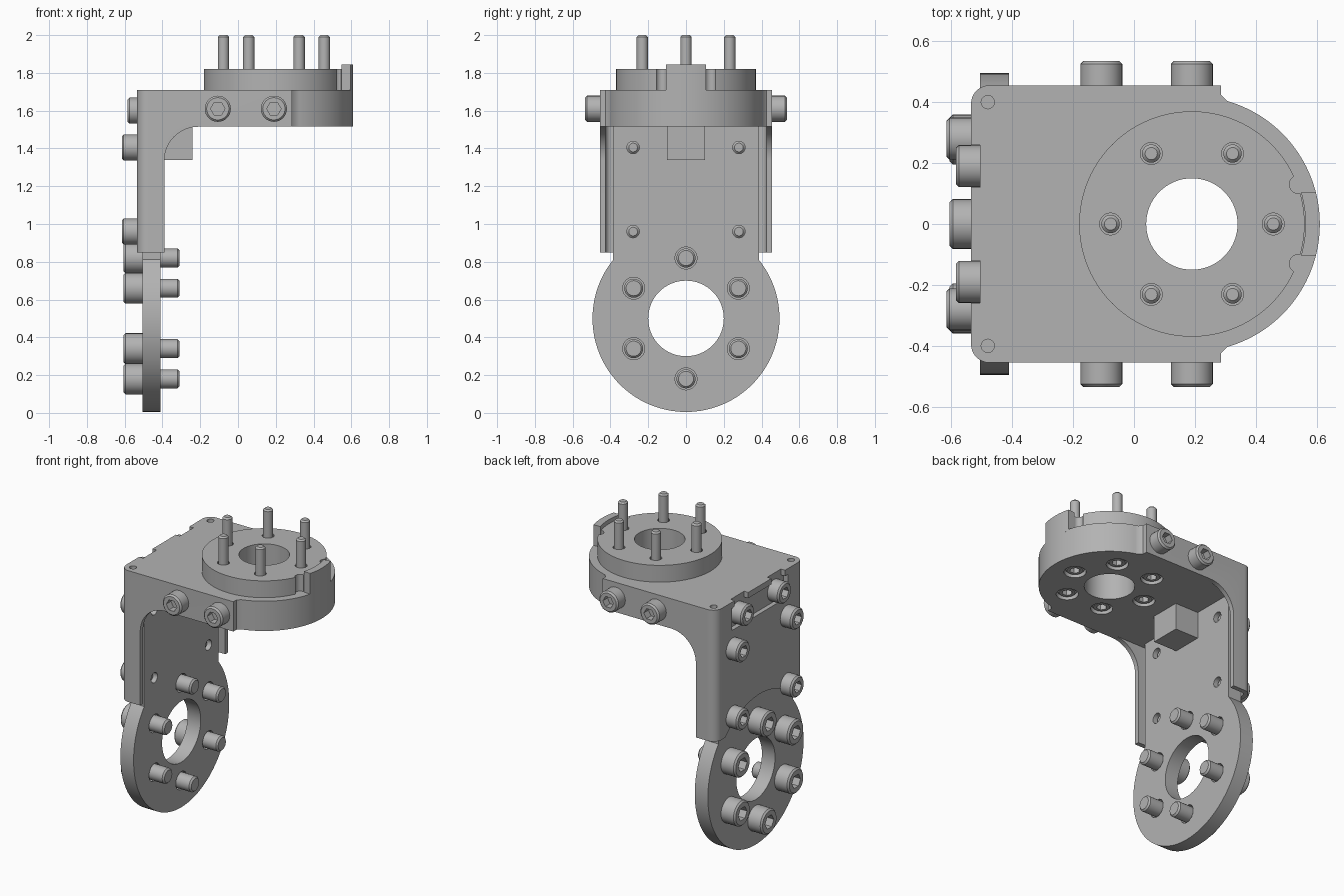
import bpy, bmesh
from math import sin, cos, pi, radians
from mathutils import Vector

if "Cube" in bpy.data.objects:
    bpy.data.objects.remove(bpy.data.objects["Cube"])

GREY = (0.45, 0.45, 0.45, 1)
metal = bpy.data.materials.new("grey_metal")
metal.use_nodes = True
metal.diffuse_color = GREY
metal.node_tree.nodes["Principled BSDF"].inputs["Base Color"].default_value = GREY

PLACE = {"x": lambda u, v, w: (w, u, v),
         "y": lambda u, v, w: (u, w, v),
         "z": lambda u, v, w: (u, v, w)}


def arc(cu, cv, r, start, end, n=32):
    angles = [radians(start + (end - start) * i / n) for i in range(n + 1)]
    return [(cu + r * cos(a), cv + r * sin(a)) for a in angles]


def prism(name, outline, axis, lo, hi):
    """Extrude a closed 2D outline along an axis."""
    bm = bmesh.new()
    put = PLACE[axis]
    face = bm.faces.new([bm.verts.new(put(u, v, lo)) for u, v in outline])
    new = bmesh.ops.extrude_face_region(bm, geom=[face])["geom"]
    bmesh.ops.translate(bm, vec=put(0, 0, hi - lo),
                        verts=[g for g in new if isinstance(g, bmesh.types.BMVert)])
    bmesh.ops.recalc_face_normals(bm, faces=bm.faces)
    mesh = bpy.data.meshes.new(name)
    bm.to_mesh(mesh)
    bm.free()
    mesh.materials.append(metal)
    ob = bpy.data.objects.new(name, mesh)
    bpy.context.collection.objects.link(ob)
    return ob


def disc(name, axis, cu, cv, r, lo, hi, n=64):
    return prism(name, arc(cu, cv, r, 0, 360, n)[:-1], axis, lo, hi)


def box(name, x0, x1, y0, y1, z0, z1):
    return prism(name, [(x0, y0), (x1, y0), (x1, y1), (x0, y1)], "z", z0, z1)


def activate(ob):
    bpy.ops.object.select_all(action="DESELECT")
    ob.select_set(True)
    bpy.context.view_layer.objects.active = ob


def cut(ob, cutters, operation="DIFFERENCE"):
    activate(ob)
    for c in cutters:
        mod = ob.modifiers.new("cut", "BOOLEAN")
        mod.operation, mod.solver, mod.object = operation, "EXACT", c
        bpy.ops.object.modifier_apply(modifier=mod.name)
        bpy.data.objects.remove(c)


def smooth(ob):
    activate(ob)
    bpy.ops.object.shade_smooth_by_angle(angle=radians(30))


def bolt_mesh(name, head_r, head_h, shank_r, length):
    """Socket-head bolt, head along +z, seat at z = 0."""
    c = 0.01
    profile = [(0, -length), (shank_r - c, -length), (shank_r, c - length), (shank_r, 0),
               (head_r, 0), (head_r, head_h - c), (head_r - c, head_h), (0, head_h)]
    bm = bmesh.new()
    vs = [bm.verts.new((r, 0, z)) for r, z in profile]
    es = [bm.edges.new(pair) for pair in zip(vs, vs[1:])]
    bmesh.ops.spin(bm, geom=vs + es, cent=(0, 0, 0), axis=(0, 0, 1),
                   angle=2 * pi, steps=32, use_duplicate=False)
    bmesh.ops.remove_doubles(bm, verts=bm.verts, dist=1e-5)
    bmesh.ops.recalc_face_normals(bm, faces=bm.faces)
    mesh = bpy.data.meshes.new(name)
    bm.to_mesh(mesh)
    bm.free()
    mesh.materials.append(metal)
    ob = bpy.data.objects.new(name, mesh)
    bpy.context.collection.objects.link(ob)
    cut(ob, [disc("socket", "z", 0, 0, head_r * 0.55, head_h * 0.4, head_h + 0.1, 6)])
    smooth(ob)
    mesh = ob.data
    bpy.data.objects.remove(ob)
    return mesh


def place_bolts(name, mesh, points, direction):
    for i, p in enumerate(points):
        ob = bpy.data.objects.new(f"{name}_{i + 1}", mesh)
        ob.location = p
        ob.rotation_euler = Vector(direction).to_track_quat("Z", "Y").to_euler()
        bpy.context.collection.objects.link(ob)


BACK, SEAT, FLOOR, TOP = -0.535, -0.505, 1.515, 1.71
CX = 0.19                                   # centre of the round top flange
lower_ring = arc(0, 0.5, 0.32, 30, 390, 6)[:-1]
upper_ring = arc(CX, 0, 0.267, 0, 360, 6)[:-1]
web_holes = [(y, z) for y in (-0.28, 0.28) for z in (0.96, 1.405)]

# Lower ring with its upright plate
lower_plate = prism("lower_ring_plate",
                    [(0.385, FLOOR)] + arc(0, 0.5, 0.495, 38.9, -218.9, 80) + [(-0.385, FLOOR)],
                    "x", SEAT, -0.41)
cut(lower_plate, [disc("bore", "x", 0, 0.5, 0.2, -1, 1)]
    + [disc("hole", "x", y, z, 0.058, -1, 1, 32) for y, z in lower_ring]
    + [disc("hole", "x", y, z, 0.033, -1, 1, 32) for y, z in web_holes])

# Block under the top plate
box("stop_block", -0.42, -0.24, -0.1, 0.1, 1.34, FLOOR + 0.01)

# Folded outer bracket: U section trimmed by an L profile
u_section = ([(0.285, -0.425)] + arc(-0.475, -0.395, 0.03, 270, 180, 8)
             + arc(-0.475, 0.395, 0.03, 180, 90, 8) + [(0.285, 0.425), (0.285, 0.455)]
             + arc(-0.475, 0.395, 0.06, 90, 180, 8)
             + arc(-0.475, -0.395, 0.06, 180, 270, 8) + [(0.285, -0.455)])
bracket = prism("outer_bracket", u_section, "z", 0.85, TOP)
l_profile = ([(-0.6, 0.8), (-0.39, 0.8)] + arc(-0.21, 1.335, 0.18, 180, 90, 16)
             + [(0.4, FLOOR), (0.4, 1.8), (-0.6, 1.8)])
cut(bracket, [prism("trim", l_profile, "y", -1, 1)], "INTERSECT")
cut(bracket, [disc("arch", "x", 0, 0.5, 0.5, -1, 0, 96),
              box("pocket", -0.6, SEAT, -0.29, 0.29, 1.525, 1.672)]
    + [box("notch", -0.6, SEAT, y - 0.07, y + 0.07, 1.6, 1.8) for y in (-0.19, 0.19)])

# Top plate with a rounded nose
top_plate = prism("top_plate", [(SEAT, -0.425), (0.285, -0.425)]
                  + arc(CX, 0, 0.42, -74, 74, 56) + [(0.285, 0.425), (SEAT, 0.425)],
                  "z", FLOOR, TOP)
cut(top_plate, [disc("bore", "z", CX, 0, 0.15, 1, 2)]
    + [disc("counterbore", "z", x, y, 0.066, 1.4, 1.585, 32) for x, y in upper_ring]
    + [disc("relief", "z", -0.48, y, 0.022, 1.64, 1.8, 16) for y in (-0.4, 0.4)])

# Round boss on top
boss = disc("top_boss", "z", CX, 0, 0.37, TOP, 1.82, 96)
cut(boss, [disc("bore", "z", CX, 0, 0.15, 1, 2)]
    + [disc("hole", "z", x, y, 0.036, 1, 2, 24) for x, y in upper_ring]
    + [disc("notch", "z", 0.54, y, 0.03, 1, 2, 24) for y in (-0.13, 0.13)])

# Curved key on the nose rim
key = prism("rim_key", arc(CX, 0, 0.42, -14.5, 14.5, 12) + arc(CX, 0, 0.373, 16, -16, 12),
            "z", TOP - 0.01, 1.845)

for ob in (lower_plate, bracket, top_plate, boss, key):
    smooth(ob)

# Bolts
place_bolts("lower_ring_bolt", bolt_mesh("ring_bolt", 0.082, 0.1, 0.05, 0.195),
            [(SEAT, y, z) for y, z in lower_ring], (-1, 0, 0))
small = bolt_mesh("small_bolt", 0.069, 0.08, 0.033, 0.1)
place_bolts("web_bolt", small, [(BACK, y, z) for y, z in web_holes], (-1, 0, 0))
place_bolts("pocket_bolt", small, [(SEAT, y, 1.6) for y in (-0.19, 0.19)], (-1, 0, 0))
for side, label in ((-1, "front"), (1, "rear")):
    place_bolts(label + "_side_bolt", small,
                [(x, 0.455 * side, 1.61) for x in (-0.107, 0.19)], (0, side, 0))
place_bolts("top_stud", bolt_mesh("top_stud", 0.058, 0.06, 0.03, 0.415),
            [(x, y, 1.585) for x, y in upper_ring], (0, 0, -1))
